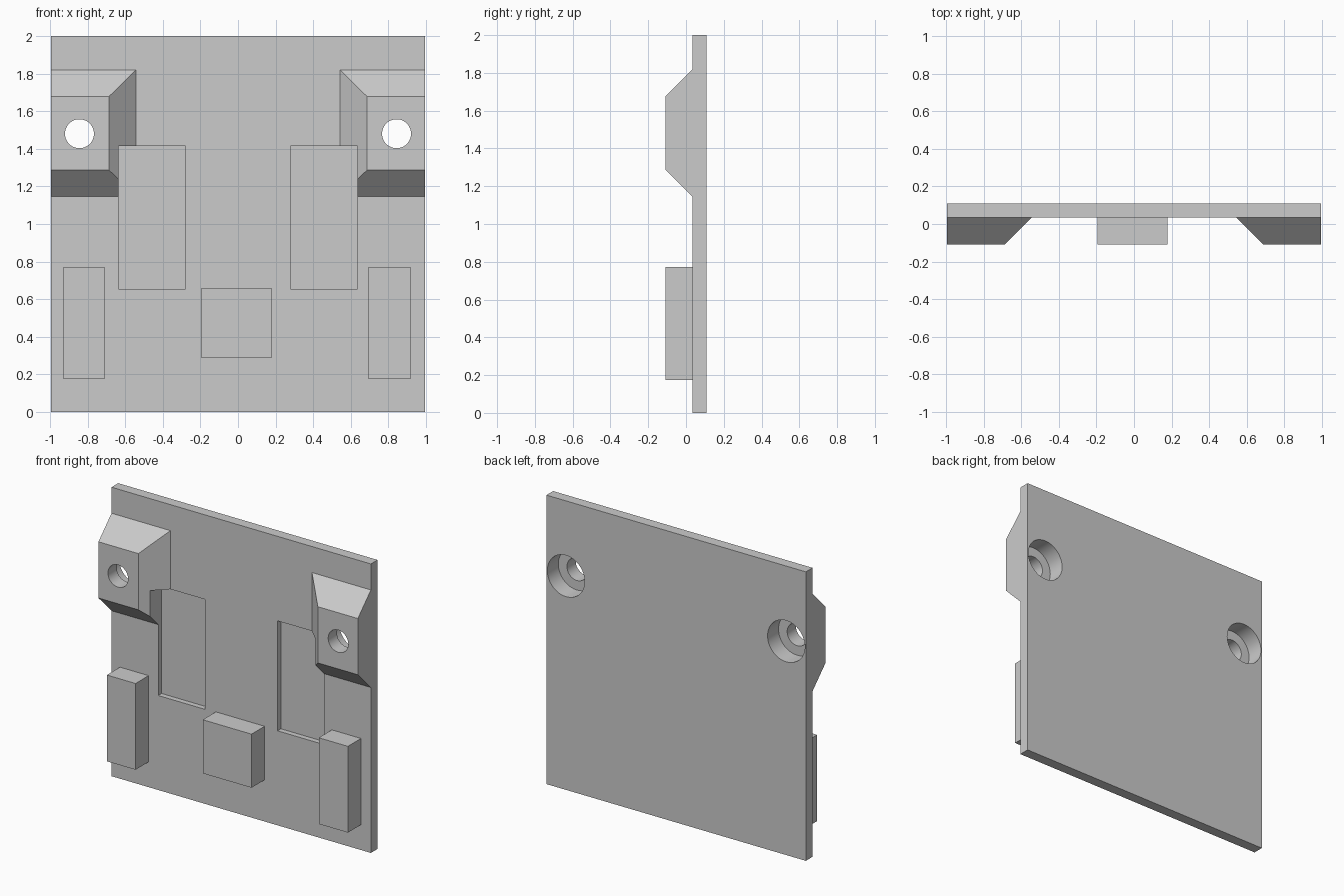
import bpy
import bmesh
from math import radians
from mathutils import Matrix, Vector

if "Cube" in bpy.data.objects:
    bpy.data.objects.remove(bpy.data.objects["Cube"], do_unlink=True)

HALF = 0.993            # half width of the plate
FRONT, FACE, BACK = -0.108, 0.035, 0.108
HOLE_X, HOLE_Z = 0.843, 1.48

grey = bpy.data.materials.new("plain grey")
grey.use_nodes = True
grey.diffuse_color = (0.6, 0.6, 0.6, 1)
grey.node_tree.nodes["Principled BSDF"].inputs["Base Color"].default_value = (0.6, 0.6, 0.6, 1)


def finish(bm, name):
    bmesh.ops.recalc_face_normals(bm, faces=bm.faces)
    mesh = bpy.data.meshes.new(name)
    bm.to_mesh(mesh)
    bm.free()
    mesh.materials.append(grey)
    obj = bpy.data.objects.new(name, mesh)
    bpy.context.collection.objects.link(obj)
    return obj


def box(name, x, y, z):
    bm = bmesh.new()
    low, high = Vector((x[0], y[0], z[0])), Vector((x[1], y[1], z[1]))
    place = Matrix.Translation((low + high) / 2) @ Matrix.Diagonal(high - low).to_4x4()
    bmesh.ops.create_cube(bm, size=1, matrix=place)
    return finish(bm, name)


def cylinder(name, x, radius, y0, y1):
    bm = bmesh.new()
    place = Matrix.Translation((x, (y0 + y1) / 2, HOLE_Z)) @ Matrix.Rotation(radians(90), 4, 'X')
    bmesh.ops.create_cone(bm, cap_ends=True, segments=64, radius1=radius, radius2=radius,
                          depth=y1 - y0, matrix=place)
    return finish(bm, name)


def screw_mount(name, side):
    # Rectangular rings from the sloped front to a root sunk in the plate
    bm = bmesh.new()
    rings = []
    for y, inner, z0, z1 in ((FRONT, 0.687, 1.288, 1.677),
                             (FACE, 0.542, 1.145, 1.82),
                             (0.06, 0.542, 1.145, 1.82)):
        corners = ((inner, z0), (HALF, z0), (HALF, z1), (inner, z1))
        rings.append([bm.verts.new((side * x, y, z)) for x, z in corners])
    for a, b in zip(rings, rings[1:]):
        for i in range(4):
            j = (i + 1) % 4
            bm.faces.new((a[i], a[j], b[j], b[i]))
    bm.faces.new(rings[0])
    bm.faces.new(rings[-1])
    return finish(bm, name)


def combine(target, tool, operation):
    mod = target.modifiers.new(operation.lower(), 'BOOLEAN')
    mod.object, mod.operation, mod.solver = tool, operation, 'EXACT'
    bpy.context.view_layer.objects.active = target
    bpy.ops.object.modifier_apply(modifier=mod.name)
    bpy.data.objects.remove(tool, do_unlink=True)


# Flat plate
plate = box("mounting_plate", (-HALF, HALF), (FACE, BACK), (0, 2))

# Raised pads along the lower front
pads = {"right_pad": ((-0.928, -0.709), (0.175, 0.772)),
        "centre_pad": ((-0.194, 0.179), (0.288, 0.659)),
        "left_pad": ((0.694, 0.917), (0.175, 0.772))}
for name, (x, z) in pads.items():
    combine(plate, box(name, x, (FRONT, 0.06), z), 'UNION')

# Screw mounts, then pockets and counterbored holes cut through them
for side in (-1, 1):
    combine(plate, screw_mount("screw_mount", side), 'UNION')
for side in (-1, 1):
    pocket_x = sorted((side * 0.278, side * 0.635))
    combine(plate, box("pocket", pocket_x, (-0.3, FACE + 0.037), (0.654, 1.415)), 'DIFFERENCE')
    combine(plate, cylinder("screw_hole", side * HOLE_X, 0.077, -0.3, 0.3), 'DIFFERENCE')
    combine(plate, cylinder("counterbore", side * HOLE_X, 0.143, BACK - 0.12, 0.3), 'DIFFERENCE')

# Flat faces stay crisp, hole walls are smooth
bpy.ops.object.select_all(action='DESELECT')
plate.select_set(True)
bpy.context.view_layer.objects.active = plate
bpy.ops.object.shade_smooth_by_angle(angle=radians(30))
